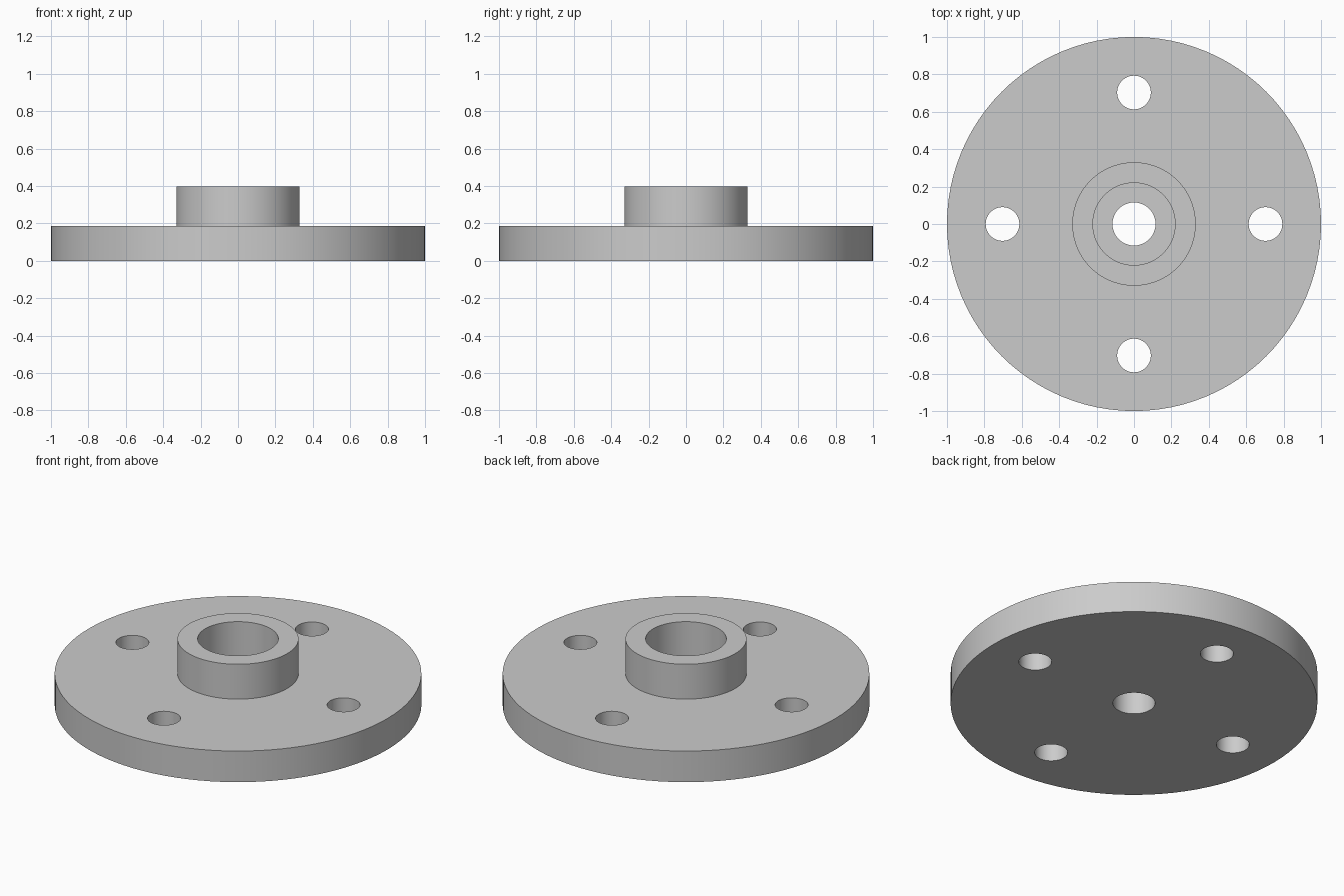
import bpy
import bmesh
from math import cos, sin, radians, pi
from mathutils import Matrix, Vector

cube = bpy.data.objects.get("Cube")
if cube:
    bpy.data.objects.remove(cube, do_unlink=True)

# Single plain grey
grey = bpy.data.materials.new("plain_grey")
grey.use_nodes = True
colour = (0.6, 0.6, 0.6, 1)
grey.diffuse_color = colour
grey.node_tree.nodes["Principled BSDF"].inputs["Base Color"].default_value = colour

BORE, SOCKET, HUB, RIM = 0.115, 0.22, 0.33, 1.0
PLATE_TOP, HUB_TOP = 0.187, 0.397
BOLT_RADIUS, BOLT_CIRCLE = 0.09, 0.703


def add_object(name, bm):
    bmesh.ops.recalc_face_normals(bm, faces=bm.faces)
    mesh = bpy.data.meshes.new(name)
    bm.to_mesh(mesh)
    bm.free()
    mesh.materials.append(grey)
    obj = bpy.data.objects.new(name, mesh)
    bpy.context.collection.objects.link(obj)
    return obj


def revolve(name, profile, segments=96):
    """Turn a closed (radius, height) profile about the z axis."""
    bm = bmesh.new()
    rings = []
    for i in range(segments):
        a = 2 * pi * i / segments
        rings.append([bm.verts.new((r * cos(a), r * sin(a), z)) for r, z in profile])
    n = len(profile)
    for i in range(segments):
        here, there = rings[i], rings[(i + 1) % segments]
        for j in range(n):
            k = (j + 1) % n
            bm.faces.new((here[j], there[j], there[k], here[k]))
    return add_object(name, bm)


# Round plate with raised hub, stepped socket and through bore
flange = revolve("flange", [
    (BORE, 0), (RIM, 0), (RIM, PLATE_TOP), (HUB, PLATE_TOP), (HUB, HUB_TOP),
    (SOCKET, HUB_TOP), (SOCKET, PLATE_TOP), (BORE, PLATE_TOP),
])

# Four bolt holes on the axes
bm = bmesh.new()
for i in range(4):
    a = radians(90 * i)
    place = Vector((BOLT_CIRCLE * cos(a), BOLT_CIRCLE * sin(a), PLATE_TOP / 2))
    bmesh.ops.create_cone(bm, cap_ends=True, segments=48, radius1=BOLT_RADIUS,
                          radius2=BOLT_RADIUS, depth=0.4,
                          matrix=Matrix.Translation(place))
cutter = add_object("bolt_hole_cutter", bm)

cut = flange.modifiers.new("bolt_holes", "BOOLEAN")
cut.operation = "DIFFERENCE"
cut.solver = "EXACT"
cut.object = cutter

# Apply the cut, then smooth the round walls and keep the rims sharp
bpy.ops.object.select_all(action="DESELECT")
flange.select_set(True)
bpy.context.view_layer.objects.active = flange
bpy.ops.object.modifier_apply(modifier=cut.name)
bpy.data.objects.remove(cutter, do_unlink=True)
bpy.ops.object.shade_smooth_by_angle(angle=radians(30))
